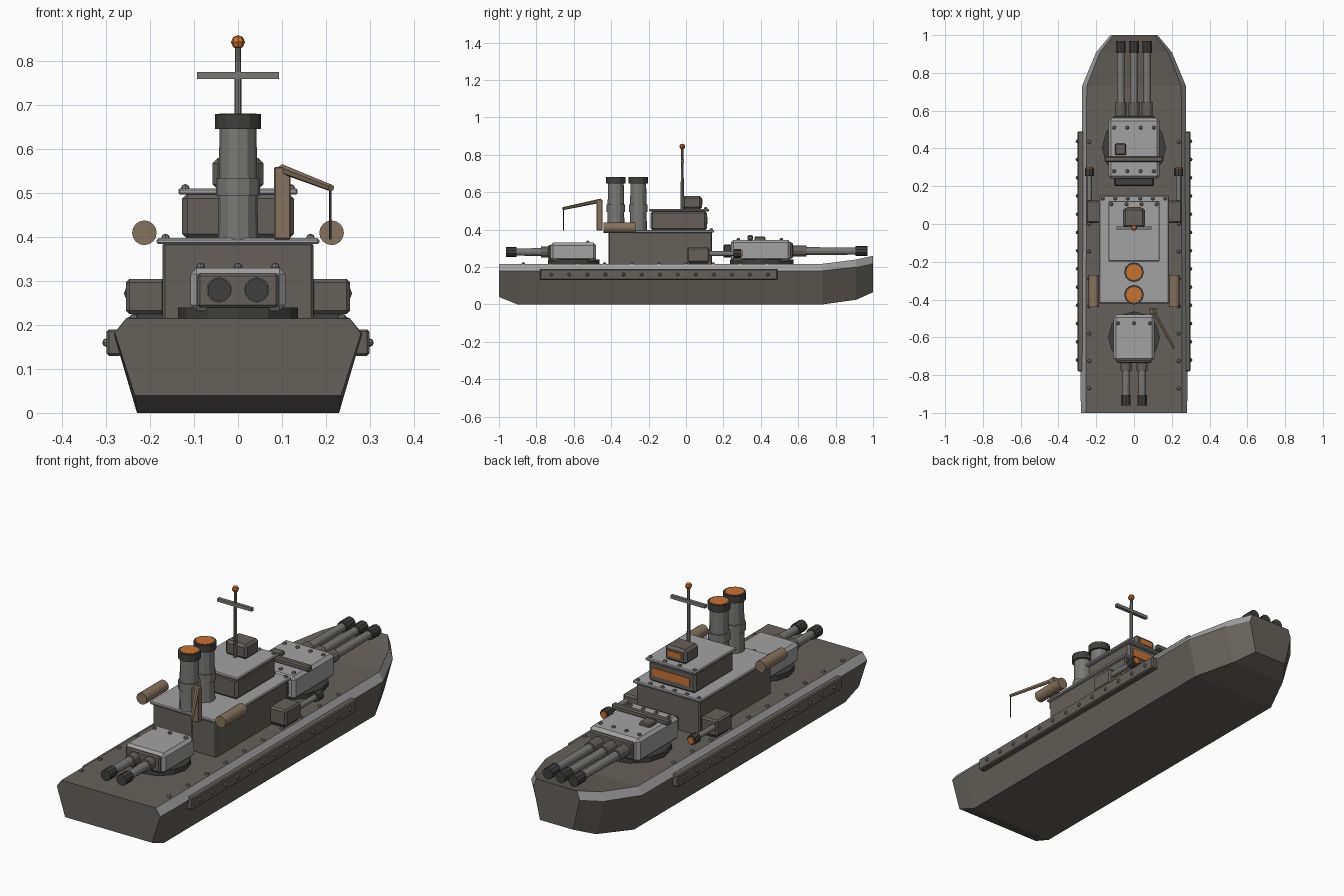
import bpy, bmesh
from math import pi
from mathutils import Vector, Matrix

if "Cube" in bpy.data.objects:
    bpy.data.objects.remove(bpy.data.objects["Cube"])


def mat(name, c):
    m = bpy.data.materials.new(name)
    m.diffuse_color = (*c, 1)
    m.use_nodes = True
    m.node_tree.nodes["Principled BSDF"].inputs["Base Color"].default_value = m.diffuse_color
    return m


HULL = mat("hull_grey", (0.13, 0.12, 0.105))
LIGHT = mat("light_grey", (0.36, 0.36, 0.36))
MID = mat("gun_grey", (0.19, 0.19, 0.18))
DARK = mat("dark_metal", (0.05, 0.05, 0.048))
WOOD = mat("wood", (0.24, 0.17, 0.11))
GLOW = mat("orange", (0.6, 0.17, 0.03))


def finish(name, bm, *mats):
    bmesh.ops.recalc_face_normals(bm, faces=bm.faces)
    me = bpy.data.meshes.new(name)
    bm.to_mesh(me)
    bm.free()
    for m in mats:
        me.materials.append(m)
    ob = bpy.data.objects.new(name, me)
    bpy.context.collection.objects.link(ob)
    return ob


def box(name, x, y, z, m, bevel=0.0):
    """Box from (min, max) ranges on each axis."""
    bm = bmesh.new()
    bmesh.ops.create_cube(bm, size=1)
    for v in bm.verts:
        v.co = [(r[0] + r[1]) / 2 + c * (r[1] - r[0]) for r, c in zip((x, y, z), v.co)]
    if bevel:
        bmesh.ops.bevel(bm, geom=bm.edges[:], offset=bevel, segments=1, affect='EDGES')
    return finish(name, bm, m)


def rod(name, a, b, r1, m, r2=None, sides=12):
    """Cylinder or cone between two points."""
    a, b = Vector(a), Vector(b)
    d = b - a
    q = d.to_track_quat('Z', 'Y').to_matrix().to_4x4()
    bm = bmesh.new()
    bmesh.ops.create_cone(bm, cap_ends=True, segments=sides, radius1=r1,
                          radius2=r1 if r2 is None else r2, depth=d.length,
                          matrix=Matrix.Translation((a + b) / 2) @ q)
    return finish(name, bm, m)


def rivets(name, points, m=MID, r=0.010):
    bm = bmesh.new()
    for p in points:
        bmesh.ops.create_uvsphere(bm, u_segments=8, v_segments=4, radius=r,
                                  matrix=Matrix.Translation(p))
    return finish(name, bm, m)


# Hull: loft of stations (y, bottom half width, max half width, deck half width, bottom z, knuckle z, deck z)
stations = [(-1.0, 0.235, 0.28, 0.255, 0.04, 0.18, 0.215),
            (-0.9, 0.23, 0.283, 0.255, 0.0, 0.18, 0.215),
            (0.73, 0.23, 0.275, 0.25, 0.0, 0.18, 0.217),
            (0.91, 0.15, 0.20, 0.18, 0.025, 0.20, 0.24),
            (1.0, 0.09, 0.125, 0.11, 0.065, 0.22, 0.26)]
bm = bmesh.new()
rings = []
for y, wb, wm, wd, zb, zk, zd in stations:
    half = [(wb, zb), (wm, zk), (wd, zd)]
    prof = half + [(-x, z) for x, z in reversed(half)]
    rings.append([bm.verts.new((x, y, z)) for x, z in prof])
for a, b in zip(rings, rings[1:]):
    for i in range(6):
        j = (i + 1) % 6
        f = bm.faces.new((a[i], a[j], b[j], b[i]))
        f.material_index = 1 if i in (1, 3) else 0
bm.faces.new(rings[0])
bm.faces.new(rings[-1])
finish("hull", bm, HULL, LIGHT)
rivets("deck_rivets", [(s * 0.237, -0.87 + 0.145 * i, 0.216) for i in range(10) for s in (-1, 1)])

# Side belts, casemates and rafts, mirrored
for s, side in ((-1, "left"), (1, "right")):
    def mx(a, b):
        return tuple(sorted((s * a, s * b)))
    box(side + "_belt", mx(0.265, 0.299), (-0.78, 0.49), (0.13, 0.19), HULL, 0.005)
    rivets(side + "_belt_rivets", [(s * 0.299, -0.72 + 0.0965 * i, 0.16) for i in range(13)])
    box(side + "_casemate", mx(0.165, 0.255), (0.005, 0.125), (0.225, 0.305), HULL, 0.008)
    box(side + "_casemate_foot", mx(0.165, 0.24), (0.015, 0.115), (0.21, 0.23), DARK)
    x = s * 0.236
    rod(side + "_casemate_barrel", (x, 0.12, 0.272), (x, 0.27, 0.272), 0.013, MID)
    rod(side + "_casemate_muzzle", (x, 0.255, 0.272), (x, 0.295, 0.272), 0.024, DARK, sides=8)
    rod(side + "_casemate_bore", (x, 0.29, 0.272), (x, 0.302, 0.272), 0.017, GLOW, sides=8)
    rod(side + "_raft", (s * 0.213, -0.44, 0.41), (s * 0.213, -0.27, 0.41), 0.028, WOOD, sides=16)

# Superstructure
box("deckhouse", (-0.172, 0.172), (-0.415, 0.14), (0.21, 0.388), HULL, 0.006)
box("deckhouse_roof", (-0.185, 0.185), (-0.42, 0.15), (0.384, 0.398), LIGHT, 0.004)
rivets("deckhouse_rivets", [(-0.165 + 0.066 * i, 0.135, 0.398) for i in range(6)])
box("bridge", (-0.127, 0.127), (-0.19, 0.112), (0.395, 0.5), HULL, 0.012)
box("bridge_roof", (-0.136, 0.136), (-0.198, 0.122), (0.497, 0.511), LIGHT, 0.004)
rivets("bridge_rivets", [(-0.12 + 0.08 * i, 0.105, 0.511) for i in range(4)])
box("bridge_window", (-0.1, 0.1), (0.1, 0.116), (0.43, 0.468), GLOW)
box("lookout", (-0.058, 0.058), (-0.02, 0.085), (0.508, 0.58), HULL, 0.012)
box("lookout_window", (-0.036, 0.036), (0.075, 0.089), (0.535, 0.56), GLOW)

# Mast
rod("mast", (0, -0.02, 0.5), (0, -0.02, 0.84), 0.009, MID, 0.007, 8)
box("mast_yard", (-0.093, 0.093), (-0.028, -0.012), (0.76, 0.776), MID)
rivets("mast_lamp", [(0, -0.02, 0.844)], GLOW, 0.016)

# Funnels
for name, y in (("front_funnel", -0.255), ("rear_funnel", -0.375)):
    rod(name, (0, y, 0.39), (0, y, 0.65), 0.046, MID, 0.042)
    rod(name + "_collar", (0, y, 0.495), (0, y, 0.535), 0.05, MID)
    rod(name + "_cap", (0, y, 0.646), (0, y, 0.68), 0.052, DARK)
    rod(name + "_glow", (0, y, 0.67), (0, y, 0.682), 0.042, GLOW)


def barrels(name, xs, z, y0, ys, y1, ym, y2):
    """Sleeve, tube and muzzle for each gun."""
    for i, x in enumerate(xs):
        n = f"{name}_gun_{i + 1}"
        rod(n + "_sleeve", (x, y0, z), (x, ys, z), 0.029, HULL)
        rod(n + "_tube", (x, y0, z), (x, y1, z), 0.022, MID, 0.019)
        rod(n + "_muzzle", (x, ym, z), (x, y2, z), 0.027, DARK, sides=10)


# Bow turret
rod("bow_barbette", (0, 0.405, 0.21), (0, 0.405, 0.24), 0.17, DARK)
box("bow_turret", (-0.135, 0.135), (0.24, 0.56), (0.232, 0.345), LIGHT, 0.014)
box("bow_turret_bustle", (-0.105, 0.105), (0.2, 0.25), (0.25, 0.32), DARK, 0.006)
box("bow_turret_mantlet", (-0.11, 0.11), (0.55, 0.572), (0.245, 0.33), HULL, 0.006)
box("rangefinder", (-0.155, 0.155), (0.328, 0.358), (0.342, 0.37), HULL, 0.006)
box("bow_turret_hatch", (-0.1, -0.042), (0.365, 0.425), (0.34, 0.362), HULL, 0.005)
rivets("bow_turret_rivets", [(-0.105 + 0.07 * i, y, 0.346) for i in range(4) for y in (0.28, 0.51)])
barrels("bow", (-0.07, 0, 0.07), 0.285, 0.56, 0.645, 0.91, 0.905, 0.97)

# Stern turret
rod("stern_barbette", (0, -0.6, 0.21), (0, -0.6, 0.24), 0.137, DARK)
box("stern_turret", (-0.108, 0.108), (-0.725, -0.48), (0.232, 0.33), LIGHT, 0.014)
box("stern_turret_mantlet", (-0.092, 0.092), (-0.737, -0.715), (0.24, 0.318), HULL, 0.006)
rivets("stern_turret_rivets", [(x, -0.525, 0.332) for x in (-0.085, 0, 0.085)])
barrels("stern", (-0.043, 0.043), 0.28, -0.725, -0.775, -0.91, -0.905, -0.962)

# Crane
box("crane_post", (0.082, 0.12), (-0.478, -0.446), (0.395, 0.56), WOOD, 0.003)
rod("crane_arm", (0.1, -0.455, 0.555), (0.212, -0.658, 0.512), 0.011, WOOD, 0.008, 6)
rod("crane_cable", (0.21, -0.655, 0.395), (0.21, -0.655, 0.512), 0.003, DARK, sides=6)
